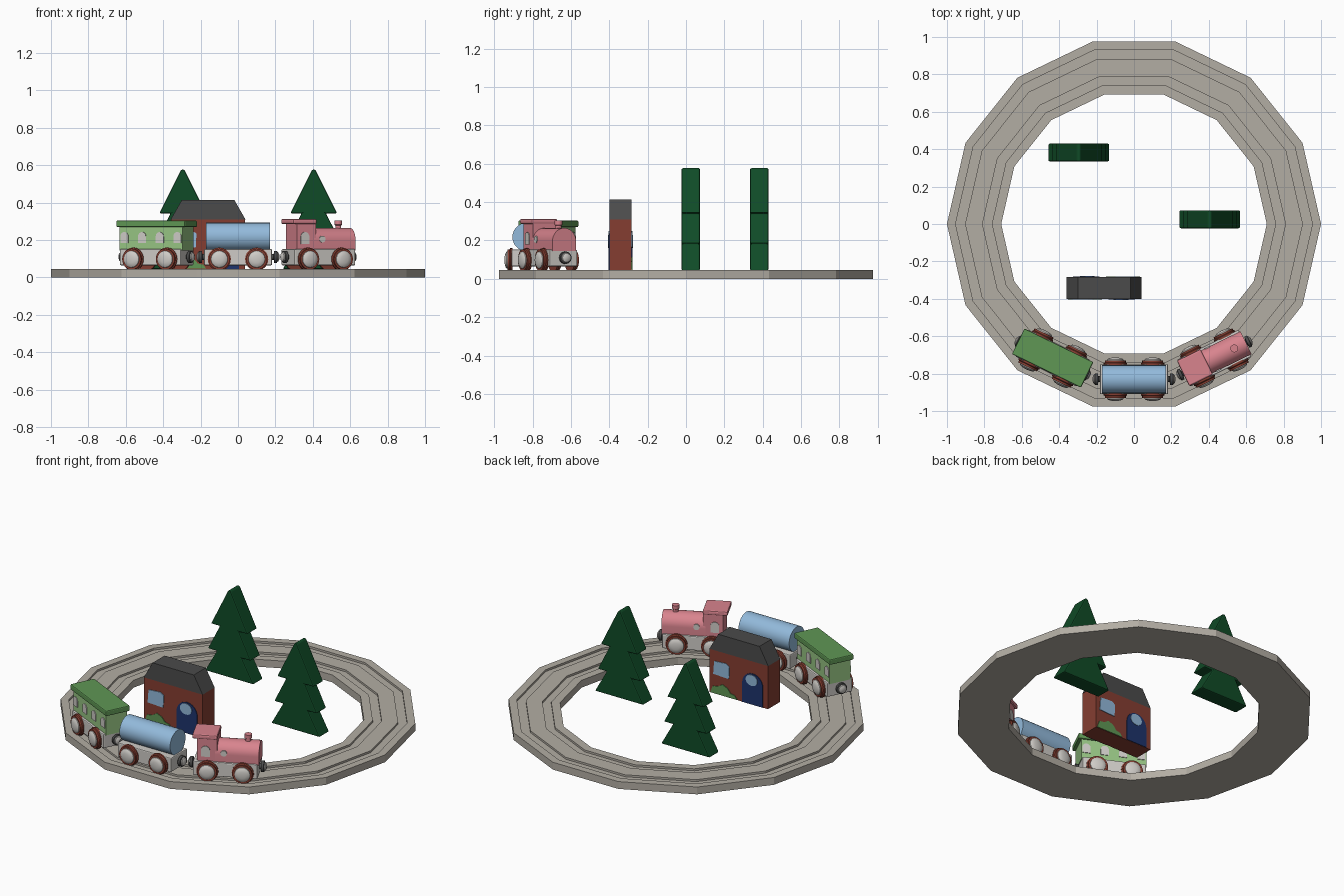
import bpy, bmesh, math
from mathutils import Matrix, Vector

if "Cube" in bpy.data.objects:
    bpy.data.objects.remove(bpy.data.objects["Cube"])

def material(name, r, g, b):
    m = bpy.data.materials.new(name)
    m.diffuse_color = (r, g, b, 1)
    m.use_nodes = True
    m.node_tree.nodes["Principled BSDF"].inputs["Base Color"].default_value = m.diffuse_color
    return m

STONE = material("track_grey", .45, .42, .37)
CREAM = material("light_grey", .62, .60, .57)
PINK = material("pink", .69, .23, .27)
BLUE = material("sky_blue", .29, .49, .71)
GREEN = material("leaf_green", .115, .31, .09)
PALE = material("pale_green", .31, .56, .23)
RED = material("red_brown", .235, .048, .031)
FIR = material("fir_green", .005, .07, .02)
DARK = material("dark_grey", .07, .07, .07)
NAVY = material("navy", .013, .034, .15)

I = Matrix.Identity(4)
T = Matrix.Translation
def rot(deg, axis):
    return Matrix.Rotation(math.radians(deg), 4, axis)

def finish(bm, name, mat, M, bevel=0, smooth=False):
    bmesh.ops.remove_doubles(bm, verts=bm.verts, dist=1e-6)
    bmesh.ops.recalc_face_normals(bm, faces=bm.faces)
    me = bpy.data.meshes.new(name)
    bm.to_mesh(me)
    bm.free()
    me.materials.append(mat)
    if smooth:
        me.shade_smooth()
        me.set_sharp_from_angle(angle=math.radians(35))
    ob = bpy.data.objects.new(name, me)
    ob.matrix_world = M
    bpy.context.collection.objects.link(ob)
    if bevel:
        b = ob.modifiers.new("round", 'BEVEL')
        b.width, b.segments = bevel, 2
    return ob

def prism(name, mat, pts, y0, y1, M=I, bevel=0, smooth=False):
    """Extrude an (x, z) outline from y0 to y1."""
    bm = bmesh.new()
    f = bm.faces.new([bm.verts.new((x, y0, z)) for x, z in pts])
    ext = bmesh.ops.extrude_face_region(bm, geom=[f])
    vs = [v for v in ext["geom"] if isinstance(v, bmesh.types.BMVert)]
    bmesh.ops.translate(bm, verts=vs, vec=(0, y1 - y0, 0))
    return finish(bm, name, mat, M, bevel, smooth)

def box(name, mat, x0, x1, half, z0, z1, M=I, bevel=0):
    return prism(name, mat, [(x0, z0), (x1, z0), (x1, z1), (x0, z1)], -half, half, M, bevel)

def lathe(name, mat, prof, M=I, n=24, closed=False, smooth=True):
    """Turn an (r, z) profile about z."""
    bm = bmesh.new()
    rings = []
    for r, z in prof:
        rings.append([bm.verts.new((r * math.cos(2 * math.pi * k / n),
                                    r * math.sin(2 * math.pi * k / n), z)) for k in range(n)])
    pairs = list(zip(rings, rings[1:]))
    if closed:
        pairs.append((rings[-1], rings[0]))
    for a, b in pairs:
        for k in range(n):
            j = (k + 1) % n
            bm.faces.new((a[k], a[j], b[j], b[k]))
    return finish(bm, name, mat, M, 0, smooth)

def arch(cx, z0, w, h, n=12):
    """Outline with a flat foot and a round top."""
    r = w / 2
    return [(cx - r, z0), (cx + r, z0)] + [
        (cx + r * math.cos(math.pi * k / n), z0 + h - r + r * math.sin(math.pi * k / n))
        for k in range(n + 1)]

def ellipse(cx, cz, rx, rz, n=16):
    return [(cx + rx * math.cos(2 * math.pi * k / n), cz + rz * math.sin(2 * math.pi * k / n))
            for k in range(n)]

def plates(name, mat, pts, half, M, out=.004):
    """Thin plate on the front and, turned half round, on the back."""
    for side, deg in (("front", 0), ("back", 180)):
        prism(f"{name}_{side}", mat, pts, -half - out, -half + .002, M @ rot(deg, 'Z'))

# Track: 14-sided ring with two grooves
H, G = .045, .033
lathe("track", STONE, [(.71, 0), (1, 0), (1, H), (.954, H), (.954, G), (.903, G), (.903, H),
                       (.81, H), (.81, G), (.76, G), (.76, H), (.71, H)], n=14, closed=True, smooth=False)

# Chassis, wheels and couplers shared by all cars
def running_gear(car, M):
    box(f"{car}_chassis", CREAM, -.182, .182, .08, .065, .152, M, .006)
    for x in (-.1, .1):
        for s in (-1, 1):
            W = M @ T((x, 0, .098)) @ rot(-90 * s, 'X')
            lathe(f"{car}_wheel", RED, [(0, .074), (.062, .074), (.062, .086), (.056, .09),
                                        (.056, .101), (.045, .101), (0, .101)], W)
            lathe(f"{car}_hub", CREAM, [(.046, .098), (.044, .105), (.036, .111),
                                        (.02, .115), (0, .116)], W)
    for deg in (90, -90):
        C = M @ T((0, 0, .11)) @ rot(deg, 'Y')
        lathe(f"{car}_coupler", DARK, [(0, .175), (.016, .175), (.016, .191), (.032, .193),
                                       (.032, .208), (.026, .211), (0, .211)], C)
        lathe(f"{car}_coupler_cap", CREAM, [(.027, .209), (.023, .216), (.012, .221), (0, .222)], C)

# Engine
E = T((.43, -.717, 0)) @ rot(26, 'Z')
running_gear("engine", E)
prism("boiler", PINK, arch(0, .145, .136, .12, 20), -.188, .06, E @ rot(90, 'Z'), smooth=True)
box("cab", PINK, -.16, -.047, .066, .145, .295, E)
box("cab_roof", PINK, -.187, -.045, .076, .286, .313, E, .008)
lathe("chimney", PINK, [(0, .24), (.016, .24), (.016, .278), (.021, .282), (.021, .304), (0, .304)],
      E @ T((.118, 0, 0)))
for side, x, deg in (("right", -.113, 0), ("left", .113, 180)):
    S = E @ rot(deg, 'Z')
    prism(f"cab_window_{side}", CREAM, arch(x, .178, .05, .065), -.07, -.064, S)
    prism(f"boiler_badge_{side}", CREAM, ellipse(x / 11.3, .205, .018, .018), -.071, -.064, S)

# Tank car
K = T((0, -.83, 0))
running_gear("tank_car", K)
lathe("tank", BLUE, [(0, -.172), (.075, -.172), (.075, .172), (0, .172)],
      K @ T((0, 0, .218)) @ rot(90, 'Y'), n=28)

# Passenger car
P = T((-.435, -.717, 0)) @ rot(-26, 'Z')
running_gear("coach", P)
box("coach_body", PALE, -.187, .187, .067, .145, .275, P)
box("coach_roof", GREEN, -.205, .205, .076, .27, .304, P, .006)
for i in range(4):
    plates("coach_window", CREAM, arch(-.158 + .105 * i, .185, .046, .058), .067, P)

# House, with the same painted front on both sides
B = T((-.16, -.342, 0))
box("house_walls", RED, -.198, .198, .058, .045, .31, B)
prism("house_roof", DARK, [(-.2, .31), (.2, .31), (.14, .415), (-.14, .415)], -.058, .058, B)
plates("house_door", NAVY, arch(.095, .046, .14, .19), .058, B)
plates("door_glass", BLUE, ellipse(.09, .195, .04, .034), .058, B, .007)
plates("house_window", BLUE, [(-.172, .165), (-.066, .16), (-.062, .235), (-.085, .25), (-.165, .245)],
       .058, B)
plates("house_bush", GREEN, [(-.192, .047), (-.01, .047), (-.025, .068), (-.055, .075), (-.075, .1),
                             (-.11, .115), (-.14, .095), (-.175, .09)], .058, B)

# Flat fir trees with three tiers
half = [(.165, .045), (.085, .185), (.146, .185), (.065, .343), (.125, .343), (.008, .577)]
for name, x, y in (("right_tree", .405, .025), ("left_tree", -.295, .382)):
    prism(name, FIR, half + [(-a, z) for a, z in reversed(half)], -.048, .048, T((x, y, 0)), .007)
